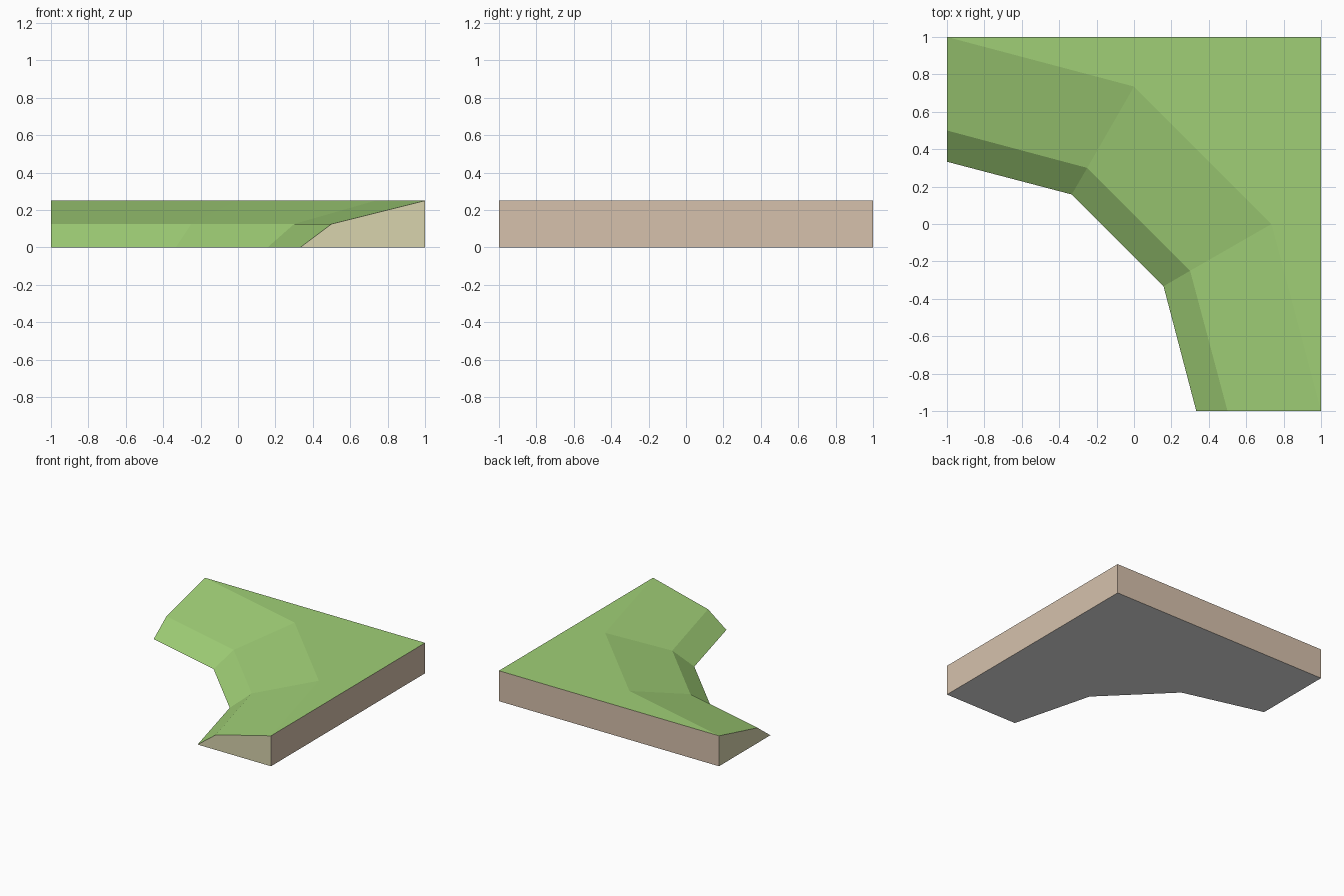
import bpy
import bmesh

cube = bpy.data.objects.get("Cube")
if cube:
    bpy.data.objects.remove(cube, do_unlink=True)


def flat_material(name, rgb):
    """Plain material from 8-bit display values, converted to linear."""
    linear = [((c / 255 + 0.055) / 1.055) ** 2.4 for c in rgb]
    mat = bpy.data.materials.new(name)
    mat.use_nodes = True
    colour = (*linear, 1.0)
    mat.diffuse_color = colour
    bsdf = next(n for n in mat.node_tree.nodes if n.type == 'BSDF_PRINCIPLED')
    bsdf.inputs["Base Color"].default_value = colour
    return mat


GRASS, SOIL, END, UNDERSIDE = range(4)
materials = [
    flat_material("grass green", (160, 207, 118)),
    flat_material("soil brown", (214, 193, 172)),
    flat_material("pale end", (216, 212, 174)),
    flat_material("underside grey", (231, 231, 231)),
]

bm = bmesh.new()


def contour(z, end, bend):
    """Line across the bank at one height, mirrored over the x = y diagonal."""
    half = [end, bend]
    points = half + [(y, x) for x, y in reversed(half)]
    return [bm.verts.new((x, y, z)) for x, y in points]


# Contours of the bank: foot, crease and crest
foot = contour(0, (-1, 0.333), (-0.333, 0.158))
crease = contour(0.125, (-1, 0.5), (-0.25, 0.3))
crest = contour(0.25, (-1, 1), (0, 0.735))

# Square outer corner and the ground points below the crest ends
corner_top = bm.verts.new((1, 1, 0.25))
corner_low = bm.verts.new((1, 1, 0))
left_low = bm.verts.new((1, -1, 0))
right_low = bm.verts.new((-1, 1, 0))

# Sloping bank
for lower, upper in ((foot, crease), (crease, crest)):
    for i in range(3):
        bm.faces.new((lower[i], lower[i + 1], upper[i + 1], upper[i]))

# Plateau, underside, back walls and cut ends
bm.faces.new(crest + [corner_top])
bm.faces.new(foot + [left_low, corner_low, right_low])
bm.faces.new((crest[3], left_low, corner_low, corner_top))
bm.faces.new((crest[0], right_low, corner_low, corner_top))
bm.faces.new((foot[0], crease[0], crest[0], right_low))
bm.faces.new((foot[3], crease[3], crest[3], left_low))
bmesh.ops.recalc_face_normals(bm, faces=bm.faces)

# Colour by facing direction
for face in bm.faces:
    n = face.normal
    if n.z > 0.1:
        face.material_index = GRASS
    elif n.z < -0.5:
        face.material_index = UNDERSIDE
    else:
        face.material_index = SOIL if n.x + n.y > 0 else END

mesh = bpy.data.meshes.new("grassy_bank_corner")
bm.to_mesh(mesh)
bm.free()
for mat in materials:
    mesh.materials.append(mat)
bank = bpy.data.objects.new("grassy_bank_corner", mesh)
bpy.context.collection.objects.link(bank)
